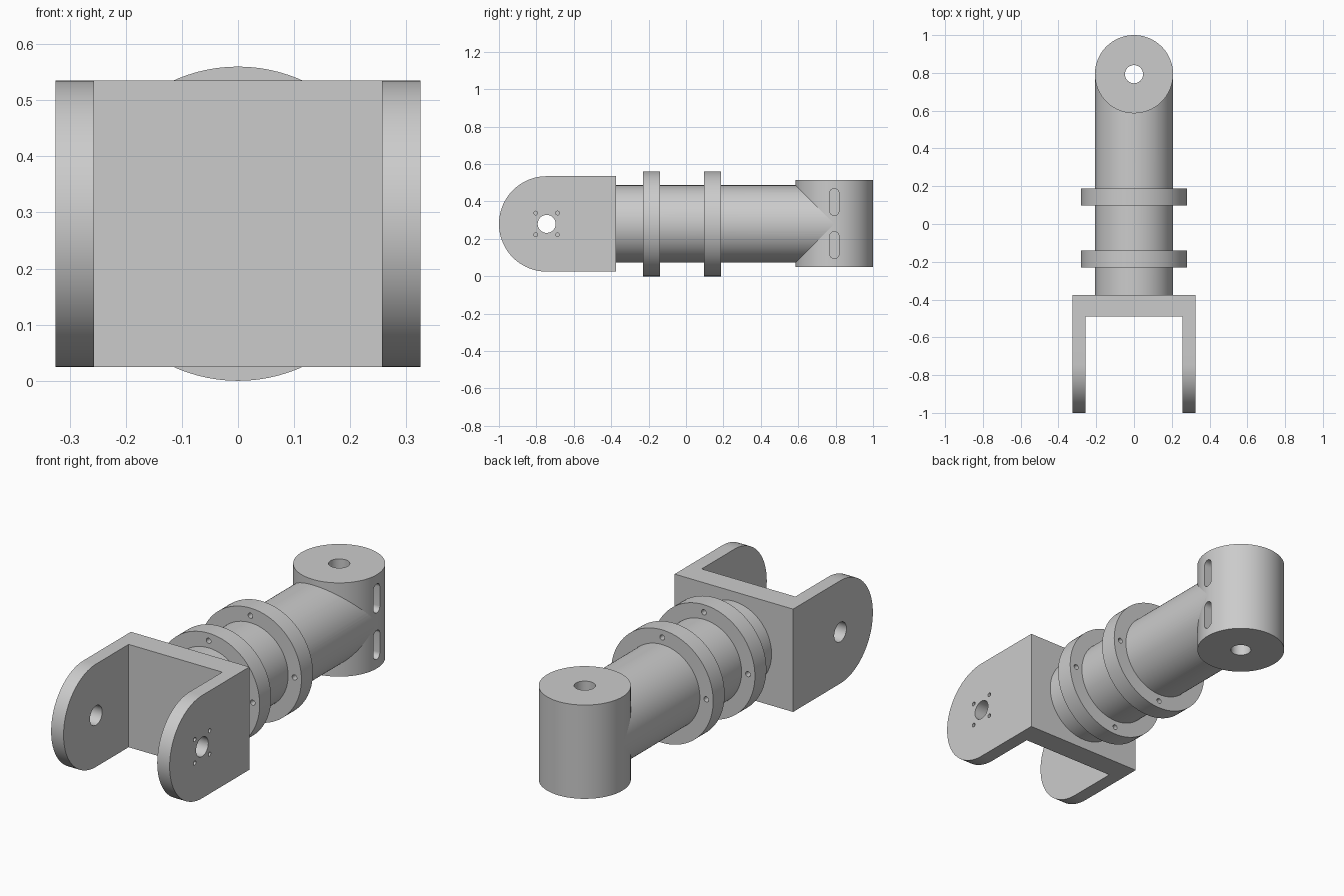
import bpy, bmesh
from math import pi, sin, cos, radians

cube = bpy.data.objects.get("Cube")
if cube:
    bpy.data.objects.remove(cube, do_unlink=True)

MID = 0.28        # height of the main axis
TUBE_R = 0.207
HEAD_Y = 0.793
PIN_Y = -0.745
BORE_R = 0.048

grey = bpy.data.materials.new("machined grey")
grey.use_nodes = True
colour = (0.6, 0.6, 0.6, 1)
grey.diffuse_color = colour
grey.node_tree.nodes["Principled BSDF"].inputs["Base Color"].default_value = colour


def arc(u, v, r, start, end, n):
    return [(u + r * cos(start + (end - start) * i / n),
             v + r * sin(start + (end - start) * i / n)) for i in range(n + 1)]


def circle(u, v, r, n=96):
    return arc(u, v, r, 0, 2 * pi, n)[:-1]


def prism(name, profile, axis, a, b):
    """Extrude a 2D profile along an axis from a to b."""
    place = {"X": lambda u, v, t: (t, u, v),
             "Y": lambda u, v, t: (u, t, v),
             "Z": lambda u, v, t: (u, v, t)}[axis]
    bm = bmesh.new()
    low = [bm.verts.new(place(u, v, a)) for u, v in profile]
    high = [bm.verts.new(place(u, v, b)) for u, v in profile]
    bm.faces.new(low)
    bm.faces.new(high)
    for i in range(len(low)):
        j = (i + 1) % len(low)
        bm.faces.new((low[i], low[j], high[j], high[i]))
    bmesh.ops.recalc_face_normals(bm, faces=bm.faces[:])
    mesh = bpy.data.meshes.new(name)
    bm.to_mesh(mesh)
    bm.free()
    mesh.materials.append(grey)
    obj = bpy.data.objects.new(name, mesh)
    bpy.context.collection.objects.link(obj)
    return obj


def activate(obj):
    bpy.ops.object.select_all(action="DESELECT")
    obj.select_set(True)
    bpy.context.view_layer.objects.active = obj


def cut(obj, profile, axis, a, b):
    """Remove an extruded profile from an object."""
    cutter = prism("cutter", profile, axis, a, b)
    cutter.hide_render = True
    mod = obj.modifiers.new("cut", "BOOLEAN")
    mod.operation = "DIFFERENCE"
    mod.solver = "EXACT"
    mod.object = cutter
    activate(obj)
    bpy.ops.object.modifier_apply(modifier=mod.name)
    bpy.data.objects.remove(cutter, do_unlink=True)


# Fork: rounded block with a pocket between its two arms
outline = arc(PIN_Y, MID, 0.255, pi / 2, 3 * pi / 2, 48)
outline += [(-0.375, MID - 0.255), (-0.375, MID + 0.255)]
fork = prism("fork", outline, "X", -0.325, 0.325)
pocket = [(-0.257, -0.1), (0.257, -0.1), (0.257, 0.7), (-0.257, 0.7)]
cut(fork, pocket, "Y", -1.1, -0.49)

# Pin hole through both arms, small screw holes on the left arm only
cut(fork, circle(PIN_Y, MID, BORE_R, 48), "X", -0.4, 0.4)
for sy in (-1, 1):
    for sz in (-1, 1):
        cut(fork, circle(PIN_Y + sy * 0.058, MID + sz * 0.058, 0.01, 20),
            "X", 0.2, 0.4)

# Arm tube and upright end cylinder of equal radius
tube = prism("arm_tube", circle(0, MID, TUBE_R), "Y", -0.38, HEAD_Y)
head = prism("end_cylinder", circle(0, HEAD_Y, TUBE_R), "Z", 0.05, 0.515)

# Vertical bore and two side slots
for part in (tube, head):
    cut(part, circle(0, HEAD_Y, BORE_R, 48), "Z", -0.1, 0.7)
    for side in (-1, 1):
        z = MID + 0.002 + side * 0.115
        slot = (arc(HEAD_Y, z + 0.047, 0.025, 0, pi, 16)
                + arc(HEAD_Y, z - 0.047, 0.025, pi, 2 * pi, 16))
        cut(part, slot, "X", 0.11, 0.3)

parts = [fork, tube, head]

# Two bolted flange pairs, each with four bolt holes
for label, y in (("front", -0.23), ("rear", 0.097)):
    for half in range(2):
        start = y + half * 0.045
        flange = prism(f"{label}_flange_{half + 1}", circle(0, MID, 0.28),
                       "Y", start, start + 0.045)
        for k in range(4):
            a = k * pi / 2
            cut(flange, circle(0.242 * cos(a), MID + 0.242 * sin(a), 0.013, 20),
                "Y", start - 0.1, start + 0.1)
        parts.append(flange)

for part in parts:
    activate(part)
    bpy.ops.object.shade_smooth_by_angle(angle=radians(30))
